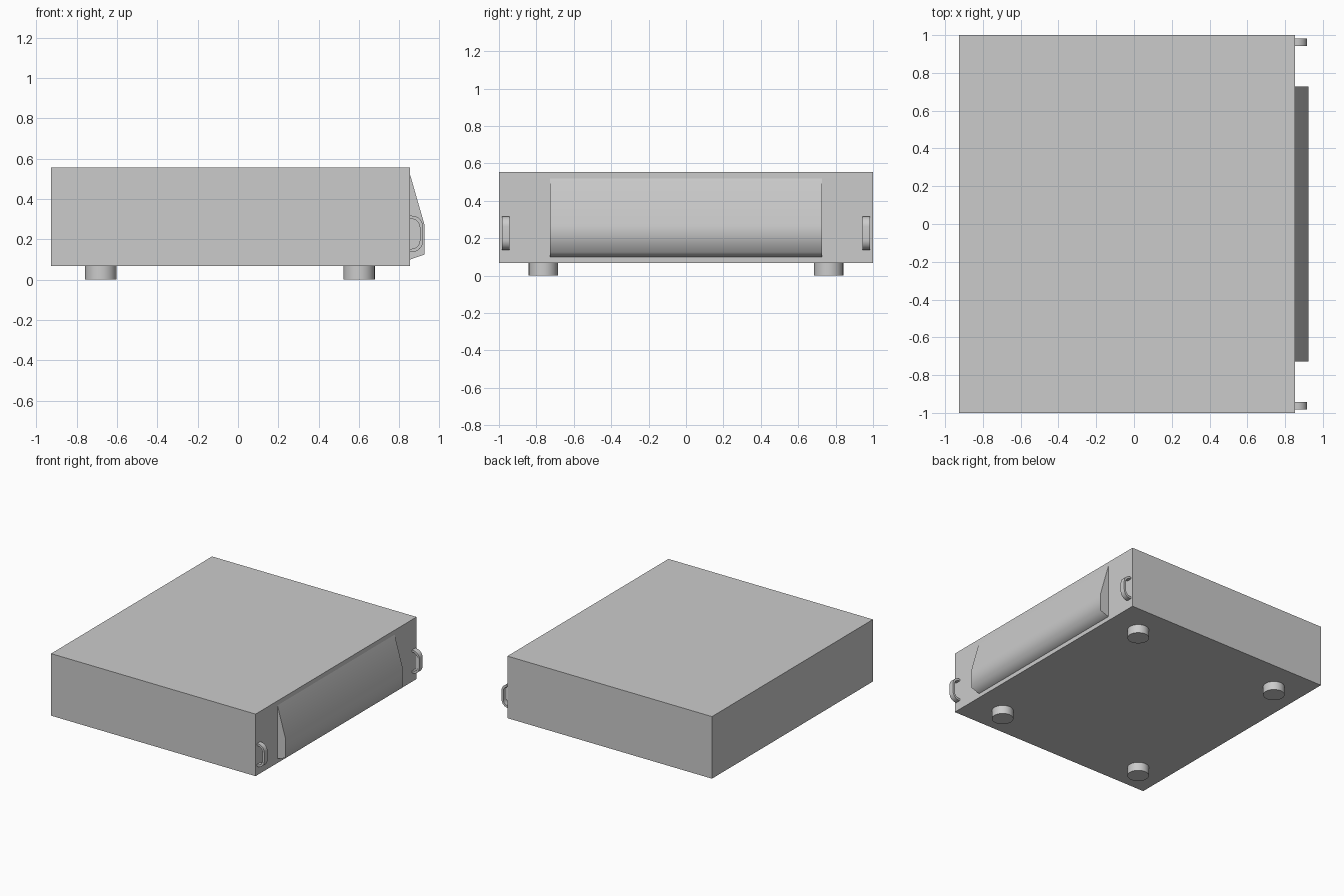
import bpy, bmesh, math

if "Cube" in bpy.data.objects:
    bpy.data.objects.remove(bpy.data.objects["Cube"])

FRONT_X = 0.853   # plane of the control face


def finish(name, bm, angle=None):
    bmesh.ops.recalc_face_normals(bm, faces=bm.faces)
    me = bpy.data.meshes.new(name)
    bm.to_mesh(me)
    bm.free()
    ob = bpy.data.objects.new(name, me)
    bpy.context.collection.objects.link(ob)
    if angle:
        bpy.ops.object.select_all(action='DESELECT')
        ob.select_set(True)
        bpy.context.view_layer.objects.active = ob
        bpy.ops.object.shade_smooth_by_angle(angle=math.radians(angle))
    return ob


def extrude_profile(name, pts, y0, y1, angle=None):
    """Extrude an xz outline along y."""
    bm = bmesh.new()
    face = bm.faces.new([bm.verts.new((x, y0, z)) for x, z in pts])
    new = bmesh.ops.extrude_face_region(bm, geom=[face])["geom"]
    bmesh.ops.translate(bm, vec=(0, y1 - y0, 0),
                        verts=[g for g in new if isinstance(g, bmesh.types.BMVert)])
    return finish(name, bm, angle)


def handle_arc(z_low, z_high, x_out, r, n=8):
    """Rounded D path from the lower wall end to the upper one."""
    pts = [(FRONT_X, z_low)]
    for cz, start in ((z_low + r, -90), (z_high - r, 0)):
        for i in range(n + 1):
            a = math.radians(start + 90 * i / n)
            pts.append((x_out - r + r * math.cos(a), cz + r * math.sin(a)))
    return pts + [(FRONT_X, z_high)]


# Main casing
extrude_profile("casing", [(-0.926, 0.067), (FRONT_X, 0.067),
                           (FRONT_X, 0.555), (-0.926, 0.555)], -1, 1)

# Wedge-shaped front panel
extrude_profile("front_panel", [(FRONT_X, 0.10), (0.925, 0.125),
                                (0.925, 0.27), (FRONT_X, 0.52)], -0.728, 0.728, 80)

# Pull handles at both ends of the front
outline = (handle_arc(0.137, 0.317, 0.917, 0.055)
           + handle_arc(0.153, 0.301, 0.901, 0.042)[::-1])
for side, y in (("left", -0.963), ("right", 0.963)):
    extrude_profile(f"handle_{side}", outline, y - 0.02, y + 0.02, 40)

# Round feet
for i, (x, y) in enumerate((x, y) for x in (-0.68, 0.6) for y in (-0.763, 0.763)):
    bm = bmesh.new()
    bmesh.ops.create_cone(bm, cap_ends=True, segments=32,
                          radius1=0.078, radius2=0.078, depth=0.067)
    bmesh.ops.translate(bm, vec=(x, y, 0.0335), verts=bm.verts)
    finish(f"foot_{i + 1}", bm, 40)
